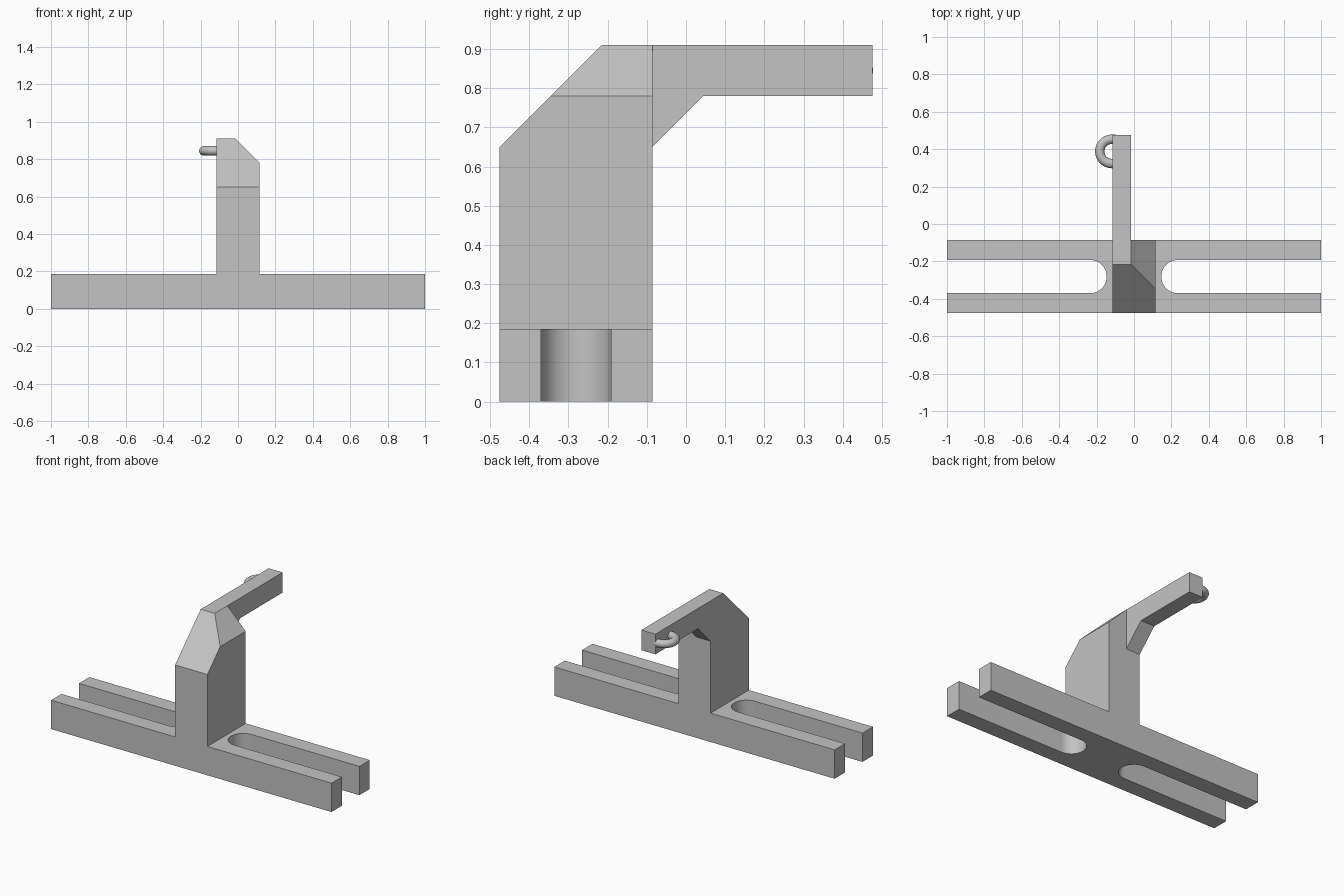
import bpy, bmesh, math
from mathutils import Vector

if "Cube" in bpy.data.objects:
    bpy.data.objects.remove(bpy.data.objects["Cube"])

grey = bpy.data.materials.new("plain_grey")
grey.diffuse_color = (0.55, 0.55, 0.55, 1)
grey.use_nodes = True
grey.node_tree.nodes["Principled BSDF"].inputs["Base Color"].default_value = grey.diffuse_color

FRONT, BACK = -0.476, -0.086      # depth of base and post
MID = (FRONT + BACK) / 2
TOP, BASE_H = 0.91, 0.186
HALF = 0.115                      # post half width
ARM_R = -0.015                    # right side of the arm


def prism(name, profile, axis, lo, hi):
    """Extrude a closed 2D profile along axis 0, 1 or 2 between lo and hi."""
    bm = bmesh.new()

    def place(p, t):
        co = list(p)
        co.insert(axis, t)
        return bm.verts.new(co)

    a = [place(p, lo) for p in profile]
    b = [place(p, hi) for p in profile]
    bm.faces.new(a)
    bm.faces.new(b)
    for i in range(len(a)):
        j = (i + 1) % len(a)
        bm.faces.new((a[i], a[j], b[j], b[i]))
    bmesh.ops.recalc_face_normals(bm, faces=bm.faces)
    mesh = bpy.data.meshes.new(name)
    bm.to_mesh(mesh)
    bm.free()
    mesh.materials.append(grey)
    obj = bpy.data.objects.new(name, mesh)
    bpy.context.collection.objects.link(obj)
    return obj


def combine(obj, other, operation):
    """Apply a boolean and discard the second solid."""
    mod = obj.modifiers.new("bool", 'BOOLEAN')
    mod.operation, mod.solver, mod.object = operation, 'EXACT', other
    bpy.context.view_layer.objects.active = obj
    bpy.ops.object.modifier_apply(modifier=mod.name)
    bpy.data.objects.remove(other)


def smooth(obj):
    bpy.ops.object.select_all(action='DESELECT')
    obj.select_set(True)
    bpy.context.view_layer.objects.active = obj
    bpy.ops.object.shade_smooth_by_angle(angle=math.radians(30))


# Base bar with an open round-ended slot at each end
R, SLOT_END, SEG = 0.089, 0.146, 24
arc = [(SLOT_END + R - R * math.sin(math.pi * i / SEG),
        MID - R * math.cos(math.pi * i / SEG)) for i in range(SEG + 1)]
right = [(1, FRONT), (1, MID - R)] + arc + [(1, MID + R), (1, BACK)]
left = [(-x, y) for x, y in reversed(right)]
body = prism("bracket_body", right + left, 2, 0, BASE_H)

# Post: sloped front profile crossed with a profile clipped at the right shoulder
post = prism("post", [(FRONT, 0.1), (BACK, 0.1), (BACK, TOP),
                      (-0.216, TOP), (FRONT, 0.65)], 0, -HALF, HALF)
shoulder = prism("shoulder", [(-HALF, 0), (HALF, 0), (HALF, 0.78),
                              (ARM_R, TOP), (-HALF, TOP)], 1, -0.6, 0.1)
combine(post, shoulder, 'INTERSECT')

# Arm reaching back, with a sloped brace underneath
arm = prism("arm", [(BACK, 0.65), (0.044, 0.78), (0.476, 0.78),
                    (0.476, TOP), (BACK, TOP)], 0, -HALF, ARM_R)
combine(post, arm, 'UNION')
combine(body, post, 'UNION')

# Clean up flat seams
bm = bmesh.new()
bm.from_mesh(body.data)
bmesh.ops.remove_doubles(bm, verts=bm.verts, dist=1e-5)
bmesh.ops.dissolve_limit(bm, angle_limit=math.radians(1),
                         verts=bm.verts, edges=bm.edges)
bm.to_mesh(body.data)
bm.free()
smooth(body)

# Half ring eyelet on the left side of the arm, with its ends sunk into the arm
RING, TUBE, N, SIDES = 0.065, 0.025, 24, 20
cx, cy, cz = -0.118, 0.388, 0.845
path = [(Vector((cx - RING * math.sin(t), cy + RING * math.cos(t), cz)),
         Vector((-math.sin(t), math.cos(t), 0)))
        for t in (math.pi * i / N for i in range(N + 1))]
path.insert(0, (path[0][0] + Vector((0.02, 0, 0)), path[0][1]))
path.append((path[-1][0] + Vector((0.02, 0, 0)), path[-1][1]))
bm = bmesh.new()
rings = []
for p, out in path:
    rings.append([bm.verts.new(p + TUBE * (out * math.cos(a) + Vector((0, 0, math.sin(a)))))
                  for a in (2 * math.pi * k / SIDES for k in range(SIDES))])
for a, b in zip(rings, rings[1:]):
    for k in range(SIDES):
        j = (k + 1) % SIDES
        bm.faces.new((a[k], a[j], b[j], b[k]))
bm.faces.new(rings[0])
bm.faces.new(rings[-1])
bmesh.ops.recalc_face_normals(bm, faces=bm.faces)
mesh = bpy.data.meshes.new("eyelet")
bm.to_mesh(mesh)
bm.free()
mesh.materials.append(grey)
eyelet = bpy.data.objects.new("eyelet", mesh)
bpy.context.collection.objects.link(eyelet)
smooth(eyelet)
